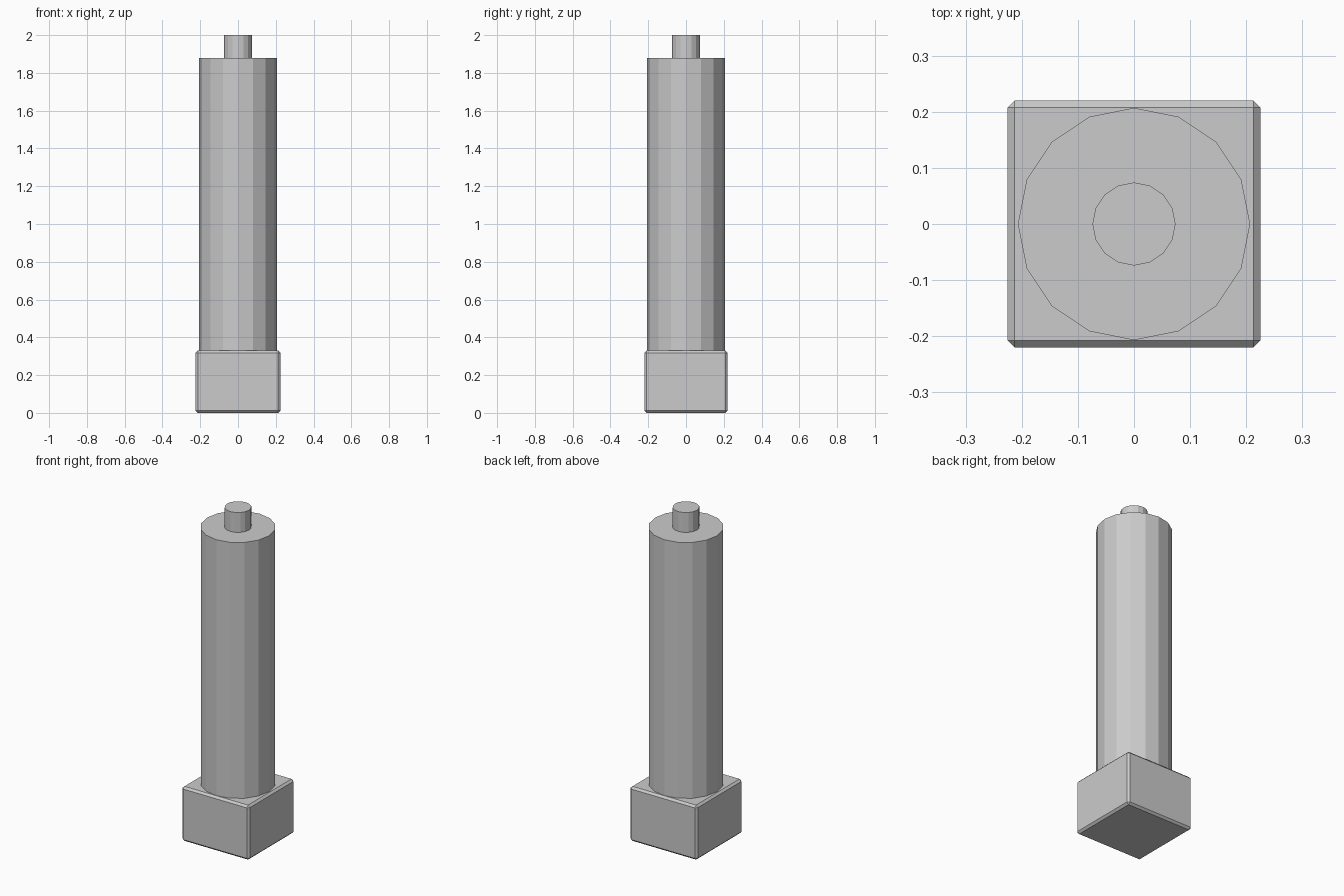
import bpy

if "Cube" in bpy.data.objects:
    bpy.data.objects.remove(bpy.data.objects["Cube"])


def cylinder(name, radius, z0, z1):
    bpy.ops.mesh.primitive_cylinder_add(vertices=16, radius=radius, depth=z1 - z0,
                                        location=(0, 0, (z0 + z1) / 2))
    obj = bpy.context.object
    obj.name = name
    return obj


# Chamfered block at the foot
bpy.ops.mesh.primitive_cube_add(size=1, location=(0, 0, 0.165))
base = bpy.context.object
base.name = "base_block"
base.scale = (0.45, 0.44, 0.33)
bpy.ops.object.transform_apply(location=False, rotation=False, scale=True)
bevel = base.modifiers.new("chamfer", "BEVEL")
bevel.width = 0.012
bevel.segments = 1

# Main column and the pin on top
cylinder("column", 0.207, 0.33, 1.88)
cylinder("top_pin", 0.074, 1.88, 2.0)
